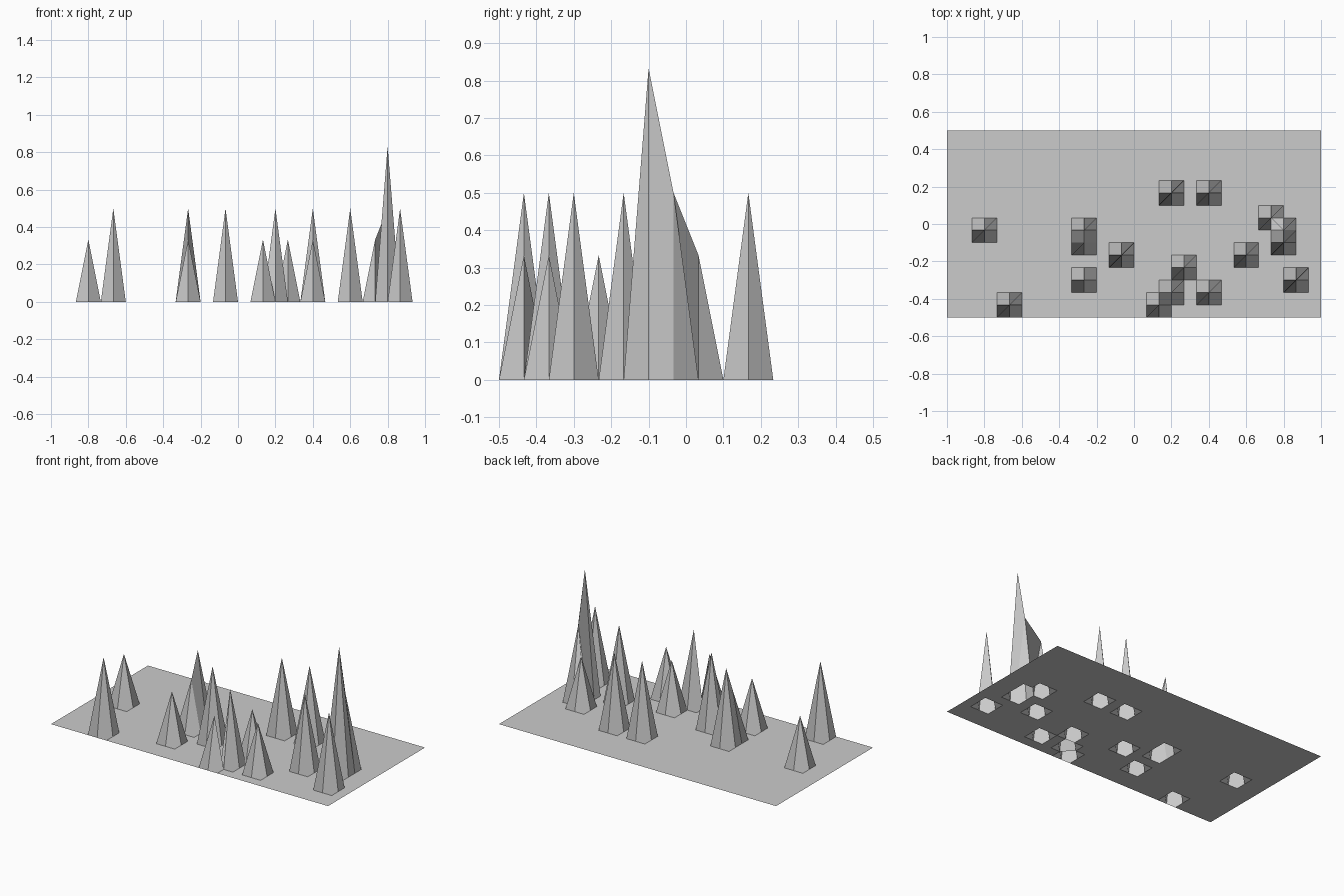
import bpy, bmesh

if "Cube" in bpy.data.objects:
    bpy.data.objects.remove(bpy.data.objects["Cube"])

CELL = 1 / 15           # grid spacing
NX, NY = 30, 15         # cells across and deep

# spike positions (column, row), grouped by height
SPIKES = {
    1 / 3: [(3, 7), (11, 6), (11, 3), (17, 1), (19, 4), (21, 2), (26, 8)],
    1 / 2: [(5, 1), (11, 7), (14, 5), (18, 2), (18, 10), (21, 10),
            (24, 5), (27, 7), (28, 3)],
    5 / 6: [(27, 6)],
}
height = {cell: h for h, cells in SPIKES.items() for cell in cells}

# flat sheet of quads with single grid points pulled up into spikes
bm = bmesh.new()
verts = [[bm.verts.new((-1 + i * CELL, -0.5 + j * CELL, height.get((i, j), 0)))
          for i in range(NX + 1)] for j in range(NY + 1)]
for j in range(NY):
    for i in range(NX):
        bm.faces.new((verts[j][i], verts[j][i + 1],
                      verts[j + 1][i + 1], verts[j + 1][i]))
mesh = bpy.data.meshes.new("spiked_terrain")
bm.to_mesh(mesh)
bm.free()
terrain = bpy.data.objects.new("spiked_terrain", mesh)
bpy.context.collection.objects.link(terrain)
